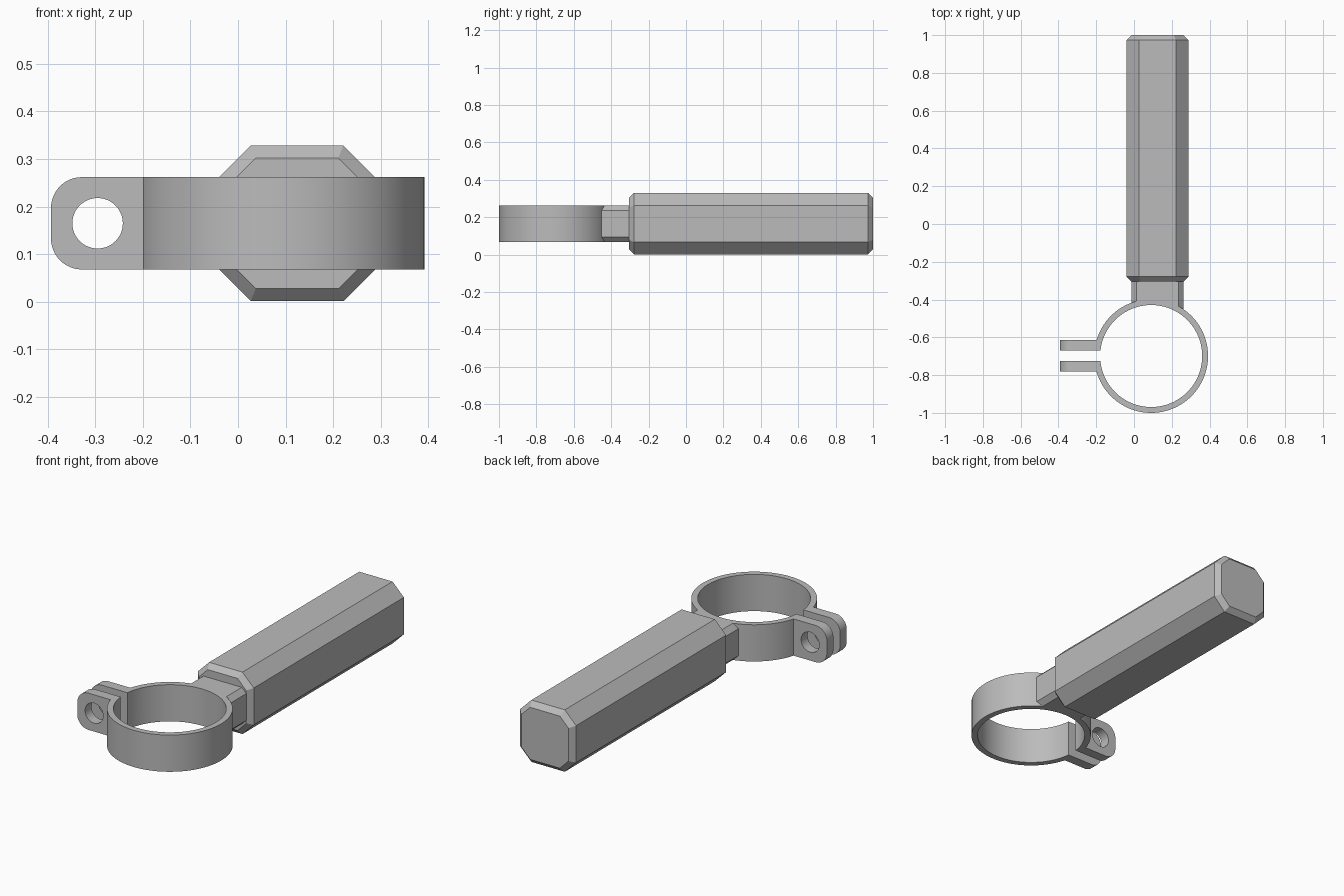
import bpy, bmesh
from math import cos, sin, pi, radians
from mathutils import Vector

cube = bpy.data.objects.get("Cube")
if cube:
    bpy.data.objects.remove(cube, do_unlink=True)

grey = bpy.data.materials.new("plain_grey")
grey.use_nodes = True
COLOUR = (0.5, 0.5, 0.5, 1)
grey.diffuse_color = COLOUR
grey.node_tree.nodes["Principled BSDF"].inputs["Base Color"].default_value = COLOUR

MID_Z = 0.165          # shared centre height
BAND_H = 0.194         # height of clamp band, neck and lugs
CX, CY = 0.091, -0.699  # clamp ring centre
HX = 0.124             # handle axis


def prism(name, points, along):
    """Extrude a closed 3D outline along a vector."""
    bm = bmesh.new()
    face = bm.faces.new([bm.verts.new(p) for p in points])
    new = bmesh.ops.extrude_face_region(bm, geom=[face])["geom"]
    bmesh.ops.translate(bm, vec=Vector(along),
                        verts=[g for g in new if isinstance(g, bmesh.types.BMVert)])
    bmesh.ops.recalc_face_normals(bm, faces=bm.faces)
    mesh = bpy.data.meshes.new(name)
    bm.to_mesh(mesh)
    bm.free()
    obj = bpy.data.objects.new(name, mesh)
    bpy.context.collection.objects.link(obj)
    mesh.materials.append(grey)
    return obj


def arc(cx, cy, r, start, end, steps):
    angles = [radians(start + (end - start) * i / steps) for i in range(steps + 1)]
    return [(cx + r * cos(a), cy + r * sin(a)) for a in angles]


def cylinder(name, r, height):
    z = MID_Z - height / 2
    return prism(name, [(x, y, z) for x, y in arc(CX, CY, r, 0, 360, 128)[:-1]], (0, 0, height))


def chamfered(name, half_w, half_h, cut, y0, y1):
    """Bar along y with its four long edges cut at 45 degrees."""
    a, b = half_w - cut, half_h - cut
    outline = [(half_w, -b), (half_w, b), (a, half_h), (-a, half_h),
               (-half_w, b), (-half_w, -b), (-a, -half_h), (a, -half_h)]
    return prism(name, [(HX + x, y0, MID_Z + z) for x, z in outline], (0, y1 - y0, 0))


def apply(obj):
    bpy.ops.object.select_all(action='DESELECT')
    bpy.context.view_layer.objects.active = obj
    obj.select_set(True)
    for mod in list(obj.modifiers):
        bpy.ops.object.modifier_apply(modifier=mod.name)


def combine(target, other, operation):
    mod = target.modifiers.new(operation, 'BOOLEAN')
    mod.object, mod.operation, mod.solver = other, operation, 'EXACT'
    apply(target)
    bpy.data.objects.remove(other, do_unlink=True)


# Octagonal grip with bevelled ends
grip = chamfered("handle_grip", 0.1635, 0.1635, 0.066, -0.305, 1.0)
bm = bmesh.new()
bm.from_mesh(grip.data)
ends = [e for e in bm.edges if abs(e.verts[0].co.y - e.verts[1].co.y) < 0.001]
bmesh.ops.bevel(bm, geom=ends, offset=0.026, segments=1, affect='EDGES')
bm.to_mesh(grip.data)
bm.free()

# Clamp ring, joined to the neck
clamp = cylinder("clamp_ring", 0.301, BAND_H)
neck = chamfered("neck", 0.138, BAND_H / 2, 0.026, -0.5, -0.3)
combine(clamp, neck, 'UNION')

# Rounded lugs, built as one block and split by the slot
R, H = 0.065, BAND_H / 2
left = -0.393
outline = ([(-0.15, MID_Z - H), (-0.15, MID_Z + H)]
           + arc(left + R, MID_Z + H - R, R, 90, 180, 12)
           + arc(left + R, MID_Z - H + R, R, 180, 270, 12))
lugs = prism("lugs", [(x, CY - 0.081, z) for x, z in outline], (0, 0.165, 0))
combine(clamp, lugs, 'UNION')

# Bore, clamping slot and bolt hole
combine(clamp, cylinder("bore_cutter", 0.27, 1), 'DIFFERENCE')
slot = prism("slot_cutter", [(-0.5, CY - 0.027, z) if k else (0, CY - 0.027, z)
                             for k, z in ((0, -1), (1, -1), (1, 1), (0, 1))], (0, 0.057, 0))
combine(clamp, slot, 'DIFFERENCE')
hole = prism("hole_cutter", [(x, CY - 0.2, z) for x, z in
                             arc(-0.295, MID_Z, 0.053, 0, 360, 48)[:-1]], (0, 0.4, 0))
combine(clamp, hole, 'DIFFERENCE')

bpy.ops.object.select_all(action='DESELECT')
clamp.select_set(True)
bpy.context.view_layer.objects.active = clamp
bpy.ops.object.shade_smooth_by_angle(angle=radians(20))
